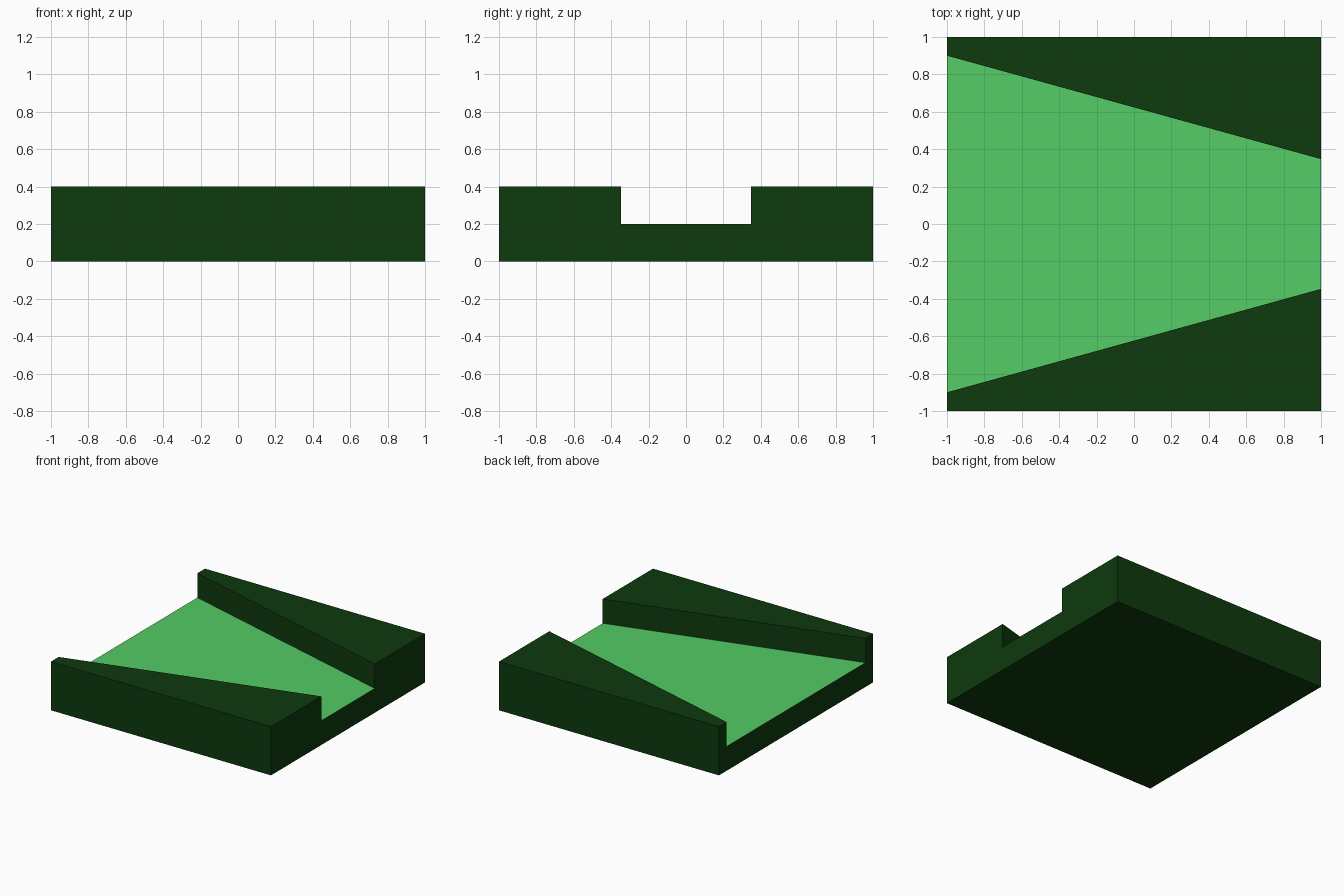
import bpy
import bmesh

if "Cube" in bpy.data.objects:
    bpy.data.objects.remove(bpy.data.objects["Cube"], do_unlink=True)

HALF, TOP, FLOOR = 1.0, 0.4, 0.2


def make_material(name, colour):
    mat = bpy.data.materials.new(name)
    mat.use_nodes = True
    mat.diffuse_color = colour
    mat.node_tree.nodes["Principled BSDF"].inputs["Base Color"].default_value = colour
    return mat


def channel_section(bm, x, w):
    """U-shaped cross-section at x, with a channel of half width w."""
    side = [(HALF, 0), (HALF, TOP), (w, TOP), (w, FLOOR)]
    outline = side + [(-y, z) for y, z in reversed(side)]
    return [bm.verts.new((x, y, z)) for y, z in outline]


# Block with a tapering channel: wide at the -x end, narrow at the +x end
bm = bmesh.new()
wide = channel_section(bm, -HALF, 0.9)
narrow = channel_section(bm, HALF, 0.347)
bm.faces.new(wide)
bm.faces.new(narrow)
for i in range(len(wide)):
    j = (i + 1) % len(wide)
    bm.faces.new((wide[i], wide[j], narrow[j], narrow[i]))
bmesh.ops.recalc_face_normals(bm, faces=bm.faces)

# Light green channel floor, dark green everywhere else
for face in bm.faces:
    is_floor = all(abs(v.co.z - FLOOR) < 0.01 for v in face.verts)
    face.material_index = int(is_floor)

mesh = bpy.data.meshes.new("channel_block")
bm.to_mesh(mesh)
bm.free()
mesh.materials.append(make_material("dark green", (0.0044, 0.042, 0.0044, 1)))
mesh.materials.append(make_material("light green", (0.089, 0.604, 0.133, 1)))
block = bpy.data.objects.new("channel_block", mesh)
bpy.context.collection.objects.link(block)
